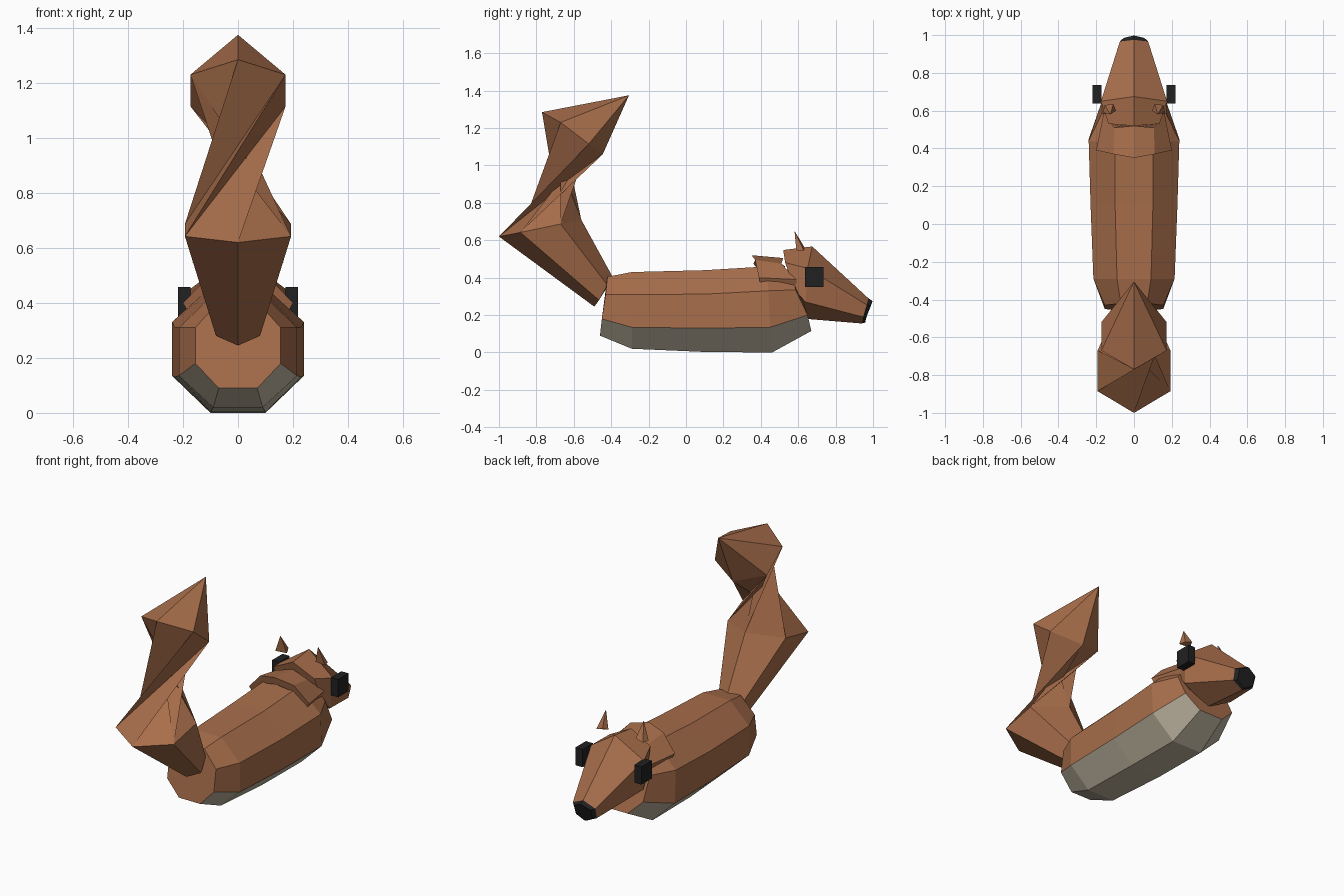
import bpy, bmesh

if "Cube" in bpy.data.objects:
    bpy.data.objects.remove(bpy.data.objects["Cube"])


def material(name, rgb):
    m = bpy.data.materials.new(name)
    m.diffuse_color = (*rgb, 1)
    m.use_nodes = True
    m.node_tree.nodes["Principled BSDF"].inputs["Base Color"].default_value = m.diffuse_color
    return m


FUR = material("fur", (0.39, 0.155, 0.07))
BELLY = material("belly", (0.53, 0.47, 0.36))
BLACK = material("black", (0.015, 0.015, 0.016))


def build(name, verts, faces, mats, pick=None):
    """Flat-shaded object; pick(face) gives the material index."""
    me = bpy.data.meshes.new(name)
    ob = bpy.data.objects.new(name, me)
    bpy.context.collection.objects.link(ob)
    bm = bmesh.new()
    vs = [bm.verts.new(v) for v in verts]
    for i, f in enumerate(faces):
        face = bm.faces.new([vs[k] for k in f])
        face.material_index = pick(i) if pick else 0
    bmesh.ops.recalc_face_normals(bm, faces=bm.faces)
    bm.to_mesh(me)
    bm.free()
    for m in mats:
        me.materials.append(m)
    return ob


def bridge(n, a, b):
    return [(a + i, a + (i + 1) % n, b + (i + 1) % n, b + i) for i in range(n)]


def loft(name, rings, mats, pick=None):
    n = len(rings[0])
    faces = []
    for r in range(len(rings) - 1):
        faces += bridge(n, r * n, (r + 1) * n)
    last = (len(rings) - 1) * n
    faces += [tuple(range(n)), tuple(range(last, last + n))]
    return build(name, [v for r in rings for v in r], faces, mats, pick)


def octagon(half):
    """Mirror four right-hand points, bottom to top, into a ring."""
    return half + [(-x, y, z) for x, y, z in reversed(half)]


def hexagon(p0, p1, p2, p3):
    """Ring from two centre points (y, z) and two side points (x, y, z)."""
    return [(0, *p0), p1, p2, (0, *p3),
            (-p2[0], *p2[1:]), (-p1[0], *p1[1:])]


# body: octagonal loft, the three lowest strips are the pale belly
body = [octagon(h) for h in (
    [(.07, -.46, .09), (.155, -.45, .18), (.155, -.43, .31), (.07, -.42, .405)],
    [(.09, -.29, .02), (.215, -.29, .135), (.215, -.29, .31), (.09, -.29, .43)],
    [(.10, .10, .003), (.23, .10, .13), (.23, .10, .312), (.10, .10, .44)],
    [(.10, .46, 0), (.24, .45, .135), (.24, .44, .33), (.10, .43, .46)],
    [(.08, .67, .115), (.17, .65, .20), (.17, .585, .335), (.08, .57, .44)])]
loft("body", body, [FUR, BELLY],
     lambda i: 1 if i < 32 and i % 8 in (0, 6, 7) else 0)

# tail: hexagonal, the middle section twisted by two sides
tail = [
    hexagon((-.49, .245), (.08, -.465, .28), (.08, -.42, .36), (-.39, .40)),
    hexagon((-1.0, .62), (.193, -.885, .642), (.193, -.67, .687), (-.56, .71)),
    hexagon((-.77, 1.285), (.173, -.67, 1.23), (.173, -.52, 1.115), (-.445, 1.06))]
tail_verts = [v for r in tail for v in r] + [(0, -.305, 1.375)]
tail_faces = [tuple(range(6))] + bridge(6, 0, 6)
for i in range(6):
    a, b = 6 + i, 6 + (i + 1) % 6
    c, d = 12 + (i + 3) % 6, 12 + (i + 2) % 6
    tail_faces += [(a, b, c), (a, c, d), (12 + i, 12 + (i + 1) % 6, 18)]
build("tail", tail_verts, tail_faces, [FUR])

# head and nose
snout = hexagon((.94, .155), (.07, .947, .19), (.075, .966, .255), (.975, .29))
loft("head", [
    hexagon((.59, .20), (.15, .585, .33), (.135, .53, .48), (.52, .548)),
    hexagon((.64, .18), (.165, .64, .27), (.175, .65, .45), (.675, .567)),
    snout], [FUR])
loft("nose", [
    snout,
    hexagon((.958, .16), (.055, .965, .19), (.055, .985, .25), (.998, .275))],
    [BLACK])

# neck ruff: arched plate over the shoulders
half_back = [(.20, .39, .40), (.11, .37, .495)]
half_front = [(.16, .59, .39), (.105, .51, .475)]
arch = []
for half, mid in ((half_back, (0, .35, .52)), (half_front, (0, .52, .505))):
    arch += half + [mid] + [(-x, y, z) for x, y, z in reversed(half)]
lower = [(x * .88, y + .01, z - .045) for x, y, z in arch]
loft("neck_ruff", [arch[:5] + lower[4::-1], arch[5:] + lower[:4:-1]], [FUR])

for side, s in (("left", -1), ("right", 1)):
    # ears: small pyramids
    base = [(s * x, y, z) for x, y, z in (
        (.095, .60, .545), (.165, .59, .545), (.155, .63, .545), (.11, .635, .56))]
    build("ear_" + side, base + [(s * .125, .58, .65)],
          [(0, 1, 2, 3)] + [(i, (i + 1) % 4, 4) for i in range(4)], [FUR])
    # eyes: boxes on the sides of the head
    sq = ((.637, .35), (.735, .35), (.735, .457), (.637, .457))
    loft("eye_" + side, [[(s * x, y, z) for y, z in sq] for x in (.172, .219)],
         [BLACK])
